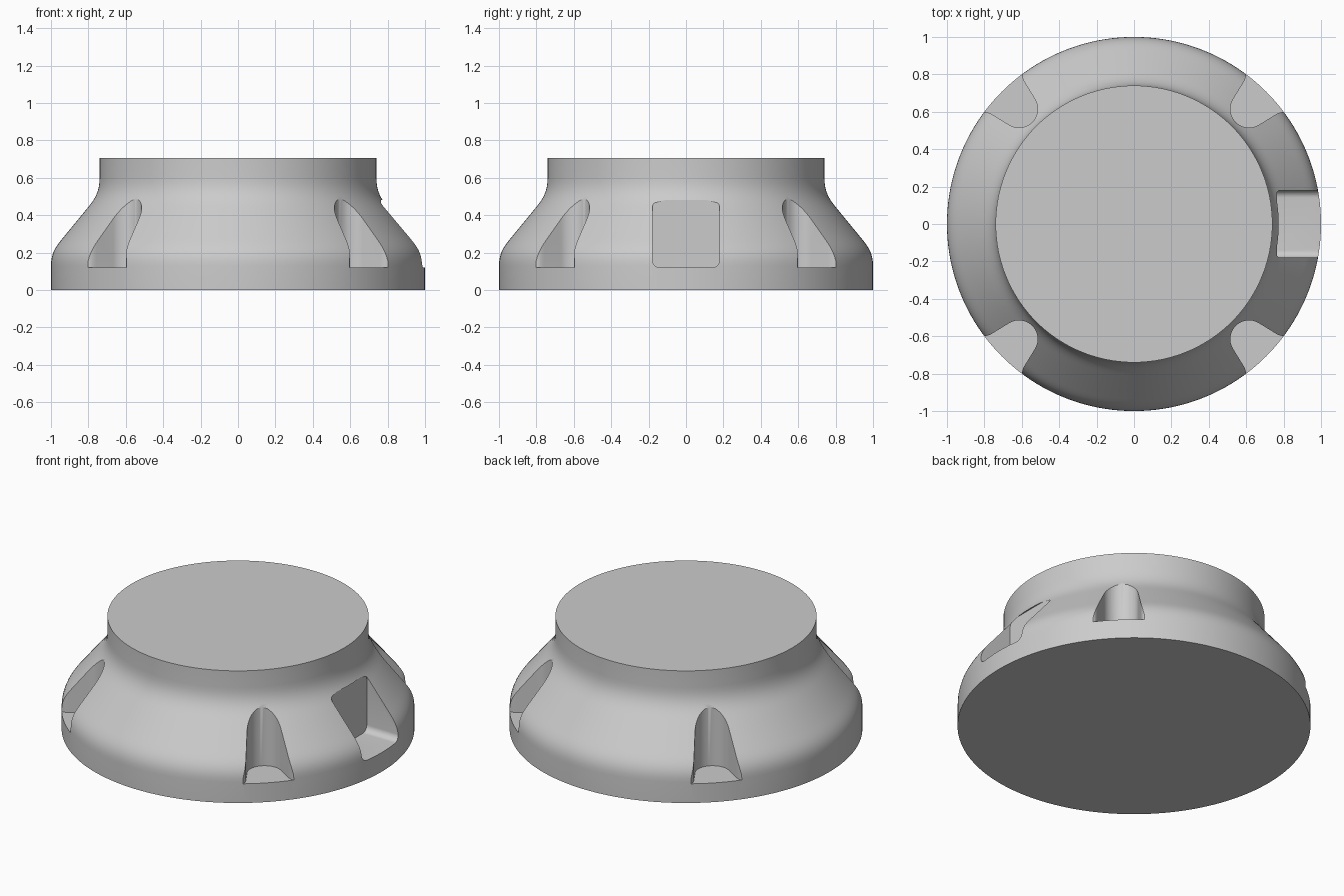
import bpy, bmesh, math
from mathutils import Vector, Matrix
from mathutils.geometry import interpolate_bezier

default = bpy.data.objects.get("Cube")
if default:
    bpy.data.objects.remove(default, do_unlink=True)

SEGMENTS = 160
FLOOR, CEILING = 0.12, 0.48

grey = bpy.data.materials.new("plain grey")
grey.use_nodes = True
grey.diffuse_color = (0.6, 0.6, 0.6, 1)
grey.node_tree.nodes["Principled BSDF"].inputs["Base Color"].default_value = (0.6, 0.6, 0.6, 1)


def make_object(name, bm):
    bmesh.ops.recalc_face_normals(bm, faces=bm.faces)
    mesh = bpy.data.meshes.new(name)
    bm.to_mesh(mesh)
    bm.free()
    mesh.materials.append(grey)
    obj = bpy.data.objects.new(name, mesh)
    bpy.context.collection.objects.link(obj)
    return obj


def prism(name, outline, direction):
    """Extrude a closed outline of 3D points along a direction."""
    bm = bmesh.new()
    face = bm.faces.new([bm.verts.new(p) for p in outline])
    top = bmesh.ops.extrude_face_region(bm, geom=[face])["geom"]
    verts = [v for v in top if isinstance(v, bmesh.types.BMVert)]
    bmesh.ops.translate(bm, verts=verts, vec=direction)
    return make_object(name, bm)


def curve(*points, steps=9):
    return [(p.x, p.y) for p in interpolate_bezier(*[Vector(p) for p in points], steps)]


def arc(cx, cy, radius, start, end, steps=8):
    angles = [math.radians(start + (end - start) * i / steps) for i in range(steps + 1)]
    return [(cx + radius * math.cos(a), cy + radius * math.sin(a)) for a in angles]


# Body: straight rim, rounded shoulder, cone, concave neck, straight collar
profile = [(1, 0)]
profile += curve((1, 0.13), (1, 0.2), (0.972, 0.235), (0.935, 0.28))
profile += curve((0.81, 0.432), (0.77, 0.48), (0.74, 0.52), (0.74, 0.6))
profile += [(0.74, 0.705)]
bm = bmesh.new()
rings = []
for r, z in profile:
    angles = [math.tau * i / SEGMENTS for i in range(SEGMENTS)]
    rings.append([bm.verts.new((r * math.cos(a), r * math.sin(a), z)) for a in angles])
for low, high in zip(rings, rings[1:]):
    for i in range(SEGMENTS):
        j = (i + 1) % SEGMENTS
        bm.faces.new((low[i], low[j], high[j], high[i]))
bm.faces.new(rings[0])
bm.faces.new(rings[-1])
body = make_object("base_body", bm)

# Four diagonal notches: round inner end, walls flaring outward to a rounded lip
half = arc(0.87, 0, 0.1, 180, 104, 12)
half += curve((0.95, 0.122), (0.972, 0.128), (0.985, 0.135), (0.989, 0.147), steps=6)
half += [(1.1, 0.15)]
outline = half + [(u, -v) for u, v in reversed(half[1:])]
cutters = []
for k in range(4):
    turn = Matrix.Rotation(math.radians(45 + 90 * k), 3, "Z")
    points = [turn @ Vector((u, v, FLOOR)) for u, v in outline]
    cutters.append(prism("notch_cutter", points, (0, 0, 0.5)))

# Side pocket with rounded corners and a flat upright back wall
r, w = 0.04, 0.18
corners = [(w - r, CEILING - r, 0), (r - w, CEILING - r, 90),
           (r - w, FLOOR + r, 180), (w - r, FLOOR + r, 270)]
outline = [p for y, z, a in corners for p in arc(y, z, r, a, a + 90)]
cutters.append(prism("pocket_cutter", [(0.765, y, z) for y, z in outline], (0.4, 0, 0)))

# Cut the recesses, then remove the cutters
bpy.context.view_layer.objects.active = body
body.select_set(True)
for cutter in cutters:
    cutter.hide_render = True
    mod = body.modifiers.new("recess", "BOOLEAN")
    mod.operation = "DIFFERENCE"
    mod.solver = "EXACT"
    mod.object = cutter
    bpy.ops.object.modifier_apply(modifier=mod.name)
    bpy.data.objects.remove(cutter, do_unlink=True)

bpy.ops.object.select_all(action="DESELECT")
body.select_set(True)
bpy.ops.object.shade_smooth_by_angle(angle=math.radians(30))
